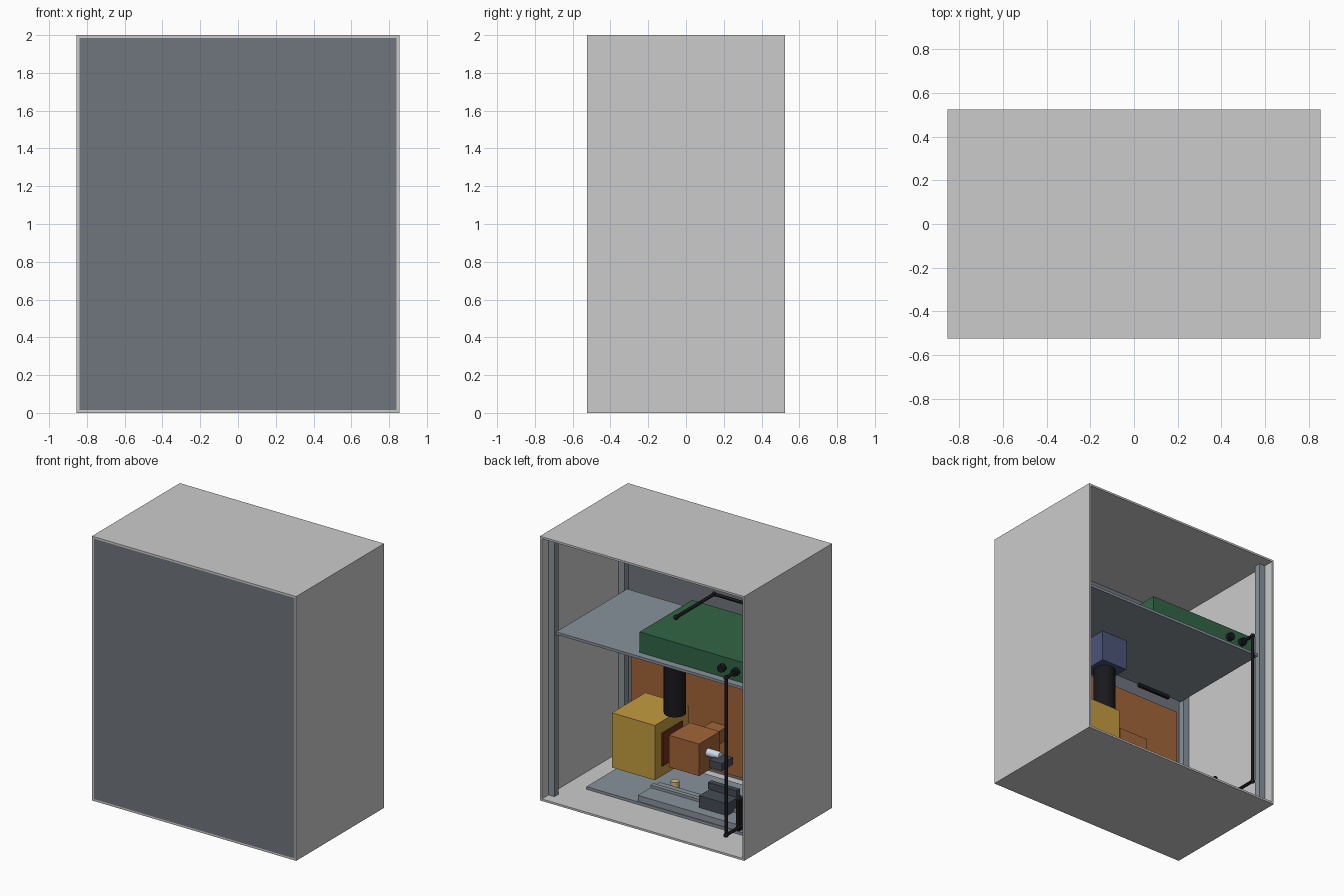
import bpy
from mathutils import Vector

if "Cube" in bpy.data.objects:
    bpy.data.objects.remove(bpy.data.objects["Cube"])


def material(name, r, g, b):
    m = bpy.data.materials.new(name)
    m.diffuse_color = (r, g, b, 1)
    m.use_nodes = True
    m.node_tree.nodes["Principled BSDF"].inputs["Base Color"].default_value = m.diffuse_color
    return m


SLATE = material("slate", 0.25, 0.29, 0.33)
PANEL = material("panel_slate", 0.16, 0.18, 0.21)
GREEN = material("green", 0.03, 0.13, 0.06)
COPPER = material("copper", 0.36, 0.13, 0.04)
RUST = material("rust", 0.16, 0.03, 0.01)
AMBER = material("amber", 0.55, 0.33, 0.05)
NAVY = material("navy", 0.07, 0.09, 0.19)
BLACK = material("black", 0.01, 0.01, 0.012)
DARK = material("dark_grey", 0.06, 0.07, 0.09)
STEEL = material("pale_steel", 0.6, 0.72, 0.8)
BRASS = material("brass", 0.65, 0.5, 0.2)


def box(name, x, y, z, mat=None):
    """Box from (min, max) ranges on each axis."""
    lo, hi = Vector((x[0], y[0], z[0])), Vector((x[1], y[1], z[1]))
    bpy.ops.mesh.primitive_cube_add(size=1)
    ob = bpy.context.object
    ob.name = name
    for v in ob.data.vertices:
        v.co = [(lo[i] + hi[i]) / 2 + v.co[i] * (hi[i] - lo[i]) for i in range(3)]
    if mat:
        ob.data.materials.append(mat)
    return ob


def rod(name, a, b, r, mat, sides=32):
    """Cylinder between two points."""
    a, b = Vector(a), Vector(b)
    d = b - a
    bpy.ops.mesh.primitive_cylinder_add(vertices=sides, radius=r, depth=d.length,
                                        location=(a + b) / 2,
                                        rotation=d.to_track_quat('Z', 'Y').to_euler())
    ob = bpy.context.object
    ob.name = name
    ob.data.materials.append(mat)
    bpy.ops.object.shade_smooth_by_angle()


def cable(name, points, r=0.012):
    """Straight cable runs with a ball at each joint."""
    for i, (a, b) in enumerate(zip(points, points[1:])):
        rod(f"{name}_run_{i}", a, b, r, BLACK, 12)
    for i, p in enumerate(points):
        bpy.ops.mesh.primitive_uv_sphere_add(segments=12, ring_count=8, radius=r * 1.5, location=p)
        bpy.context.object.name = f"{name}_joint_{i}"
        bpy.context.object.data.materials.append(BLACK)
        bpy.ops.object.shade_smooth_by_angle()


# Cabinet shell, open at the back
X, Y, T = 0.855, 0.525, 0.015
box("floor", (-X, X), (-Y, Y), (0, T))
box("roof", (-X, X), (-Y, Y), (2 - T, 2))
for s, side in ((-1, "left"), (1, "right")):
    box(f"{side}_wall", sorted((s * X, s * (X - T))), (-Y, Y), (T, 2 - T))
    # Corner posts
    for t, end in ((-1, "front"), (1, "back")):
        box(f"{end}_{side}_post", sorted((s * 0.79, s * 0.84)),
            sorted((t * 0.395, t * 0.445)), (T, 2 - T), SLATE)
box("front_door", (-X + T, X - T), (-Y, -Y + T), (T, 2 - T), PANEL)

# Shelf, rear board and base plate
box("shelf", (-0.79, 0.79), (-0.425, 0.425), (1.235, 1.255), SLATE)
box("shelf_light_bar", (-0.67, -0.39), (-0.425, -0.405), (1.21, 1.235), BLACK)
box("copper_board", (-0.755, 0.755), (-0.445, -0.425), (0.08, 1.14), COPPER)
box("base_plate", (-0.68, 0.68), (-0.42, 0.22), (T, 0.035), SLATE)

# Control box with cable glands
box("control_box", (-0.79, 0.13), (-0.26, 0.37), (1.255, 1.41), GREEN)
for i, x in enumerate((-0.57, -0.683)):
    rod(f"cable_gland_{i}", (x, 0.365, 1.33), (x, 0.405, 1.33), 0.028, BLACK, 16)
cable("back_cable", [(-0.683, 0.39, 1.33), (-0.683, 0.497, 1.33), (-0.683, 0.497, 0.138),
                     (-0.683, 0.12, 0.138), (-0.58, 0.12, 0.138)])
cable("top_cable", [(0.038, 0.066, 1.43), (0.038, -0.39, 1.43), (-0.76, -0.39, 1.43)])

# Camera hanging from the shelf, sample below it
CX, CY = 0.175, -0.118
box("camera_body", (CX - 0.11, CX + 0.11), (CY - 0.11, CY + 0.11), (1.0, 1.235), NAVY)
rod("camera_lens", (CX, CY, 1.0), (CX, CY, 0.6), 0.077, BLACK)
rod("sample", (CX, CY, 0.035), (CX, CY, 0.085), 0.03, BRASS)

# Amber source with window, copper head facing it
box("source_box", (0.203, 0.563), (CY - 0.2, CY + 0.2), (0.158, 0.572), AMBER)
box("source_window", (0.193, 0.203), (CY - 0.12, CY + 0.12), (0.235, 0.485), RUST)
box("copper_head", (-0.114, 0.138), (CY - 0.125, CY + 0.125), (0.246, 0.488), COPPER)
box("copper_bracket", (-0.05, 0.08), (-0.425, -0.27), (0.34, 0.44), COPPER)
rod("head_spindle", (-0.114, -0.1, 0.385), (-0.22, -0.1, 0.385), 0.029, STEEL)
box("spindle_cradle", (-0.294, -0.184), (-0.14, -0.01), (0.325, 0.38), DARK)

# Linear stage
box("stage_bed", (-0.57, 0.255), (-0.05, 0.212), (0.035, 0.08), SLATE)
box("stage_rail", (-0.57, 0.255), (0.025, 0.06), (0.08, 0.1), SLATE)
box("stage_carriage", (-0.438, -0.203), (-0.036, 0.134), (0.08, 0.17), DARK)
box("carriage_top", (-0.43, -0.19), (-0.03, 0.01), (0.17, 0.22), DARK)
box("stage_end_plate", (-0.595, -0.57), (-0.05, 0.215), (0.035, 0.265), BLACK)
